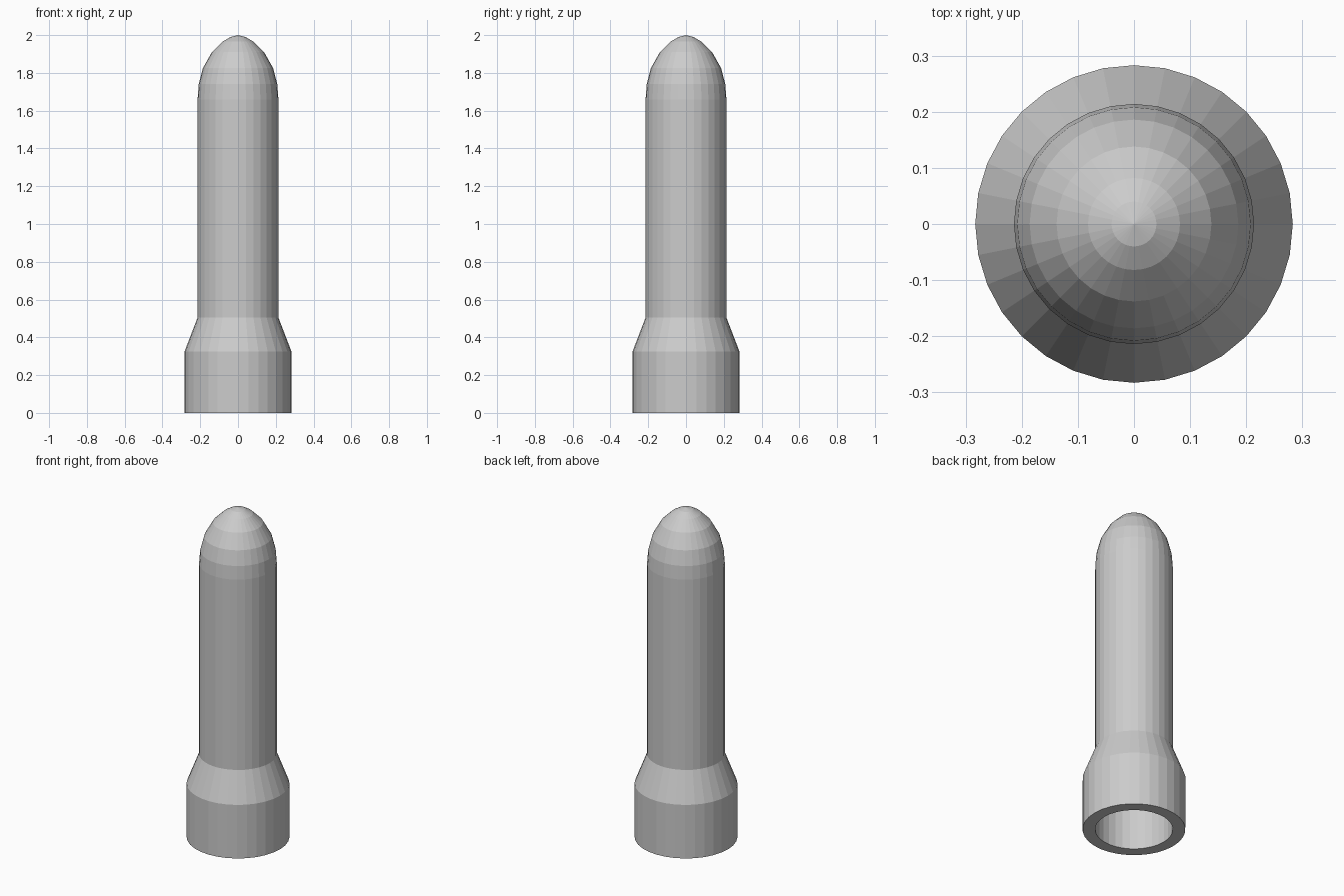
import bpy
from math import cos, sin, pi

if "Cube" in bpy.data.objects:
    bpy.data.objects.remove(bpy.data.objects["Cube"])

SIDES = 32


def lathe(name, profile):
    """Revolve (radius, z) points around z; radius 0 becomes a single tip."""
    verts, faces, rings = [], [], []
    for r, z in profile:
        n = 1 if r == 0 else SIDES
        rings.append([len(verts) + i for i in range(n)])
        verts += [(r * cos(2 * pi * i / SIDES), r * sin(2 * pi * i / SIDES), z) for i in range(n)]
    for a, b in zip(rings, rings[1:]):
        for i in range(SIDES):
            j = (i + 1) % SIDES
            if len(b) == 1:
                faces.append((a[i], a[j], b[0]))
            else:
                faces.append((a[i], a[j], b[j], b[i]))
    mesh = bpy.data.meshes.new(name)
    mesh.from_pydata(verts, [], faces)
    obj = bpy.data.objects.new(name, mesh)
    bpy.context.collection.objects.link(obj)
    return obj


# Wide collar at the base, with an open bore
lathe("base_collar", [(0.214, 0.505), (0.214, 0), (0.283, 0), (0.283, 0.325), (0.214, 0.505)])

# Straight hollow tube closed by a rounded, pointed nose
lathe("tube_and_nose", [(0.214, 0.505), (0.214, 1.66), (0.208, 1.74), (0.186, 1.825),
                        (0.138, 1.91), (0.082, 1.965), (0.04, 1.99), (0, 2.0)])
